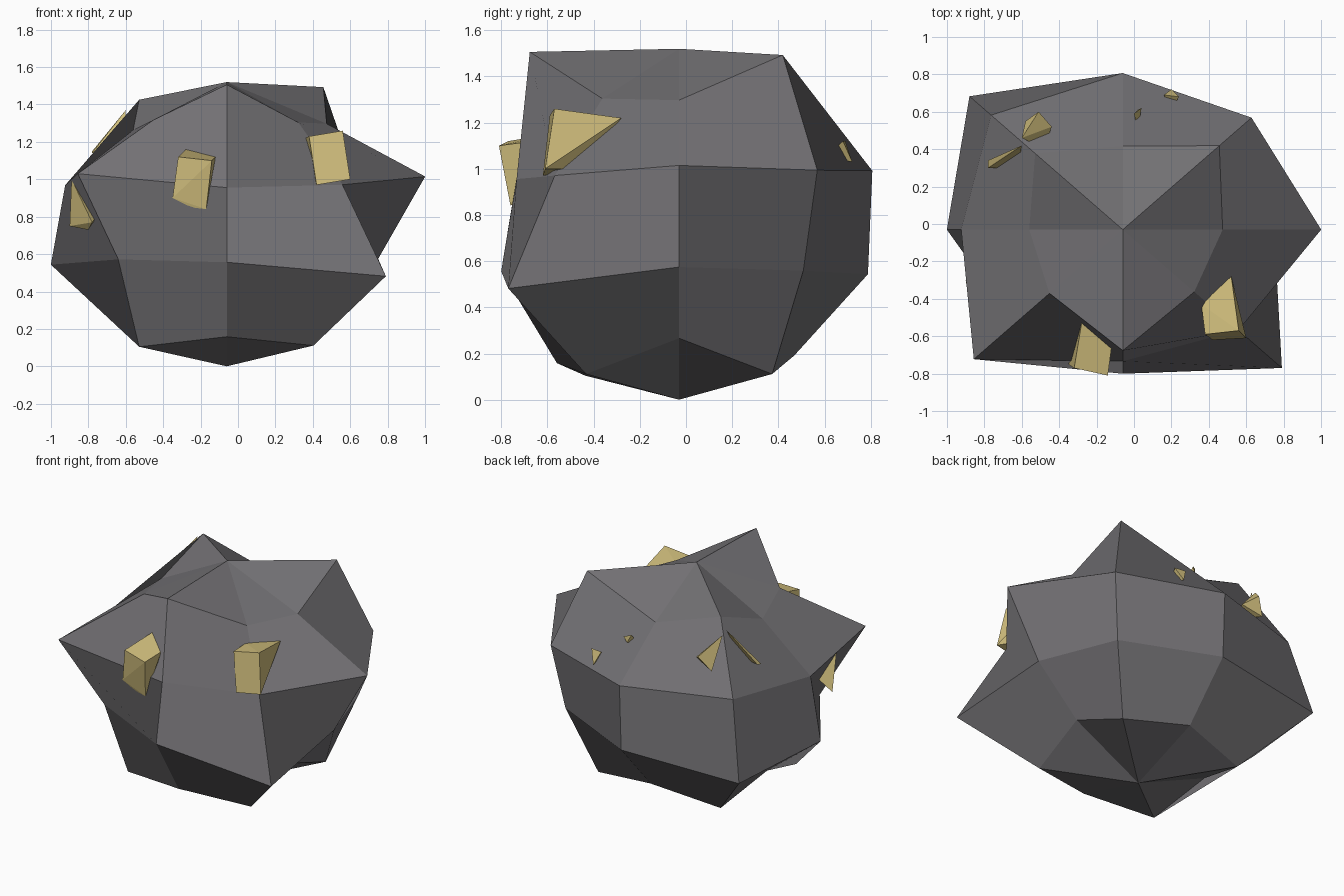
import bpy
import bmesh
import math
from mathutils import Vector

cube = bpy.data.objects.get("Cube")
if cube:
    bpy.data.objects.remove(cube, do_unlink=True)


def make_material(name, color):
    material = bpy.data.materials.new(name)
    material.use_nodes = True
    material.diffuse_color = color
    material.node_tree.nodes["Principled BSDF"].inputs["Base Color"].default_value = color
    return material


def make_object(name, bm, material):
    bmesh.ops.recalc_face_normals(bm, faces=bm.faces[:])
    mesh = bpy.data.meshes.new(name)
    bm.to_mesh(mesh)
    bm.free()
    mesh.materials.append(material)
    obj = bpy.data.objects.new(name, mesh)
    bpy.context.collection.objects.link(obj)
    return obj


stone_grey = make_material("stone grey", (0.17, 0.165, 0.175, 1))
pale_gold = make_material("pale gold", (0.64, 0.52, 0.205, 1))

# Boulder: a coarse sphere whose corners are pushed in and out, then stretched
SEGMENTS, RINGS = 8, 5
CENTRE = Vector((-0.06, -0.03, 0.765))
STRETCH = Vector((1.15, 1, 0.833))
# Corner distances per ring, top to bottom, starting at +x and turning towards +y
REACH = {
    0: [0.906] * SEGMENTS,
    1: [0.79, 1.08, 0.76, 0.98, 0.74, 0.82, 1.1, 0.8],
    2: [0.97, 0.89, 0.88, 0.91, 0.79, 1.03, 0.74, 0.8],
    3: [0.74, 0.8, 0.86, 1.06, 0.86, 0.75, 0.81, 1.1],
    4: [0.74, 0.97, 0.85, 0.97, 0.79, 0.98, 0.9, 0.97],
    5: [0.918] * SEGMENTS,
}


def boulder_corner(direction):
    ring = round(direction.angle(Vector((0, 0, 1))) / math.pi * RINGS)
    turn = math.atan2(direction.y, direction.x) / math.tau
    reach = REACH[ring][round(turn * SEGMENTS) % SEGMENTS]
    return CENTRE + direction * STRETCH * reach


boulder = bmesh.new()
bmesh.ops.create_uvsphere(boulder, u_segments=SEGMENTS, v_segments=RINGS, radius=1)
for vert in boulder.verts:
    vert.co = boulder_corner(vert.co.normalized())
make_object("boulder", boulder, stone_grey)


# Ore chunks: angular shards embedded in the boulder, hulled from their corners
def add_chunk(name, *corners):
    bm = bmesh.new()
    for corner in corners:
        bm.verts.new(corner)
    hull = bmesh.ops.convex_hull(bm, input=bm.verts[:])
    loose = [v for v in hull["geom_interior"] if isinstance(v, bmesh.types.BMVert)]
    bmesh.ops.delete(bm, geom=loose, context="VERTS")
    bmesh.ops.dissolve_limit(bm, angle_limit=math.radians(5),
                             verts=bm.verts[:], edges=bm.edges[:])
    make_object(name, bm, pale_gold)


# Two large blocks on the front
add_chunk("front_right_ore",
          (-0.32, -0.77, 1.12), (-0.14, -0.81, 1.1),
          (-0.17, -0.76, 0.84), (-0.25, -0.75, 0.85), (-0.35, -0.75, 0.9),
          (-0.28, -0.53, 1.16), (-0.12, -0.66, 1.12), (-0.2, -0.6, 0.95))
add_chunk("front_left_ore",
          (0.38, -0.59, 1.23), (0.56, -0.57, 1.26),
          (0.6, -0.61, 1), (0.42, -0.62, 0.97),
          (0.52, -0.28, 1.22), (0.36, -0.43, 1.22), (0.5, -0.45, 1))

# Shard under the overhang on the right side
add_chunk("right_side_ore",
          (-0.89, -0.36, 1), (-0.9, -0.3, 0.75),
          (-0.8, -0.4, 0.73), (-0.78, -0.47, 0.77), (-0.72, -0.3, 0.85))

# Shards breaking through the back
add_chunk("back_right_ore",
          (-0.6, 0.46, 1.35), (-0.58, 0.55, 1.13),
          (-0.51, 0.6, 1.23), (-0.44, 0.52, 1.18), (-0.48, 0.4, 1.15))
add_chunk("back_right_sliver",
          (-0.6, 0.42, 1.37), (-0.78, 0.3, 1.14),
          (-0.78, 0.34, 1.15), (-0.62, 0.3, 1.15))
add_chunk("back_left_ore",
          (0.24, 0.68, 1.12), (0.16, 0.69, 1.12),
          (0.2, 0.72, 1.03), (0.2, 0.6, 1.05))
add_chunk("back_centre_fleck",
          (0, 0.59, 1.24), (0.04, 0.62, 1.23),
          (0.02, 0.61, 1.19), (0.02, 0.5, 1.15))
